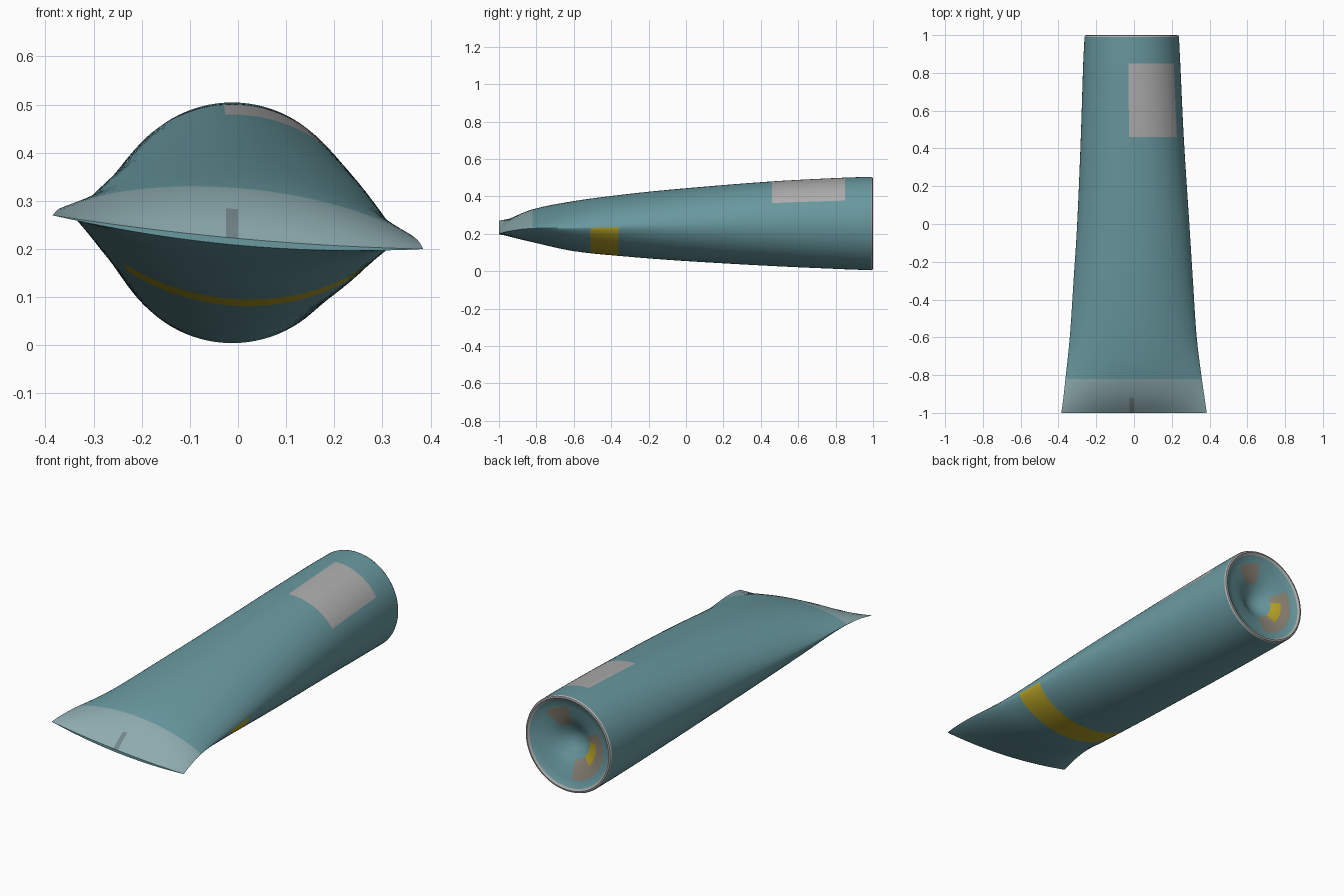
import bpy, bmesh, math

if "Cube" in bpy.data.objects:
    bpy.data.objects.remove(bpy.data.objects["Cube"])

N = 96  # points round the tube


def material(name, rgb):
    m = bpy.data.materials.new(name)
    m.diffuse_color = (*rgb, 1)
    m.use_nodes = True
    m.node_tree.nodes["Principled BSDF"].inputs["Base Color"].default_value = m.diffuse_color
    return m


TEAL = material("teal", (0.14, 0.32, 0.35))
PALE = material("pale_crimp", (0.27, 0.41, 0.43))
GREY = material("label_grey", (0.42, 0.42, 0.42))
YELLOW = material("yellow", (0.48, 0.37, 0.02))
DARK = material("dark_mark", (0.17, 0.24, 0.25))
BROWN = material("brown_grey", (0.27, 0.24, 0.19))


def loft(name, rings, mats, pick, tip=None):
    """Skin closed rings of points; pick(centre, angle) gives the material slot."""
    bm = bmesh.new()
    loops = [[bm.verts.new(p) for p in r] for r in rings]
    for a, b in zip(loops, loops[1:]):
        for i in range(N):
            j = (i + 1) % N
            f = bm.faces.new((a[i], a[j], b[j], b[i]))
            f.material_index = pick(f.calc_center_median(), (i + 0.5) * 360 / N)
    if tip:
        t = bm.verts.new(tip)
        for i in range(N):
            f = bm.faces.new((loops[-1][i], loops[-1][(i + 1) % N], t))
            f.material_index = pick(f.calc_center_median(), (i + 0.5) * 360 / N)
    else:
        bm.faces.new(list(reversed(loops[0])))
    bmesh.ops.recalc_face_normals(bm, faces=bm.faces)
    # the open end faces need outward normals along the tube
    me = bpy.data.meshes.new(name)
    bm.to_mesh(me)
    bm.free()
    ob = bpy.data.objects.new(name, me)
    bpy.context.collection.objects.link(ob)
    for m in mats:
        me.materials.append(m)
    bpy.ops.object.select_all(action='DESELECT')
    ob.select_set(True)
    bpy.context.view_layer.objects.active = ob
    bpy.ops.object.shade_smooth_by_angle(angle=math.radians(40))
    return ob


# Tube sections: y, x centre, half width, top z, bottom z, roundness power
SECTIONS = [
    (-1.00, 0.000, 0.385, 0.222, 0.208, 1.00),
    (-0.93, 0.000, 0.375, 0.277, 0.185, 0.95),
    (-0.82, -0.002, 0.361, 0.327, 0.157, 0.86),
    (-0.60, -0.004, 0.336, 0.373, 0.108, 0.72),
    (-0.30, -0.004, 0.316, 0.413, 0.077, 0.61),
    (0.00, -0.004, 0.297, 0.443, 0.054, 0.55),
    (0.45, -0.009, 0.273, 0.479, 0.028, 0.51),
    (0.85, -0.012, 0.257, 0.500, 0.010, 0.50),
    (0.99, -0.012, 0.250, 0.504, 0.005, 0.50),
]


def section(y):
    """Smooth interpolation through the table."""
    S = SECTIONS
    k = max(i for i in range(len(S) - 1) if S[i][0] <= y)
    a, b = S[k], S[k + 1]
    prev, nxt = S[max(k - 1, 0)], S[min(k + 2, len(S) - 1)]
    d = b[0] - a[0]
    u = (y - a[0]) / d
    out = []
    for c in range(1, 6):
        m0 = (b[c] - prev[c]) / (b[0] - prev[0]) * d
        m1 = (nxt[c] - a[c]) / (nxt[0] - a[0]) * d
        out.append((2*u**3 - 3*u*u + 1) * a[c] + (u**3 - 2*u*u + u) * m0
                   + (3*u*u - 2*u**3) * b[c] + (u**3 - u*u) * m1)
    return out


def ring(y):
    cx, w, top, bot, p = section(y)
    mid, h = (top + bot) / 2, (top - bot) / 2
    s = ((1 - y) / 2) ** 1.5  # the crimped end is twisted and slightly bowed
    pts = []
    for i in range(N):
        t = 2 * math.pi * i / N
        x, sn = w * math.cos(t), math.sin(t)
        z = mid + h * math.copysign(abs(sn) ** (2 * p), sn)
        pts.append((cx + x, y, z + s * (-0.091 * x + 0.135 * x * x)))
    return pts


def body_paint(c, a):
    if c.y < -0.82 and a < 180:                                # crimp band
        return 4 if c.y < -0.90 and 90 < a < 94 else 1
    if 0.46 < c.y < 0.85 and 30 < a < 94:                      # paper label
        return 2
    if -0.51 < c.y < -0.36 and (a > 225 or a < 1):             # yellow stripe
        return 3
    return 0


# Tube body, with ring positions on the edges of the printed areas
ys = sorted({round(-1 + 0.04 * i, 2) for i in range(50)}
            | {-0.99, -0.98, -0.82, -0.51, -0.36, 0.46, 0.85, 0.99})
loft("tube_body", [ring(y) for y in ys], [TEAL, PALE, GREY, YELLOW, DARK], body_paint)

# Round end: pale rim and dished face
CX, CZ = -0.012, 0.2545
DISH = [(0.250, 0.99), (0.246, 0.998), (0.238, 1.0), (0.228, 0.992),
        (0.19, 0.98), (0.14, 0.967), (0.09, 0.945), (0.05, 0.915)]


def disc(r, y):
    return [(CX + r * math.cos(2 * math.pi * i / N), y,
             CZ + r * math.sin(2 * math.pi * i / N)) for i in range(N)]


def dish_paint(c, a):
    r = math.hypot(c.x - CX, c.z - CZ)
    if r > 0.227:
        return 1
    if 0.07 < r < 0.13 and 170 < a < 225:
        return 3
    if 0.09 < r < 0.2 and (150 < a < 265 or 40 < a < 85):
        return 2
    return 0


dish = loft("end_dish", [disc(r, y) for r, y in DISH], [TEAL, GREY, BROWN, YELLOW],
            dish_paint, tip=(CX, 0.90, CZ))
# make the dish face outwards (+y)
if sum(f.normal.y * f.area for f in dish.data.polygons) < 0:
    dish.data.flip_normals()
